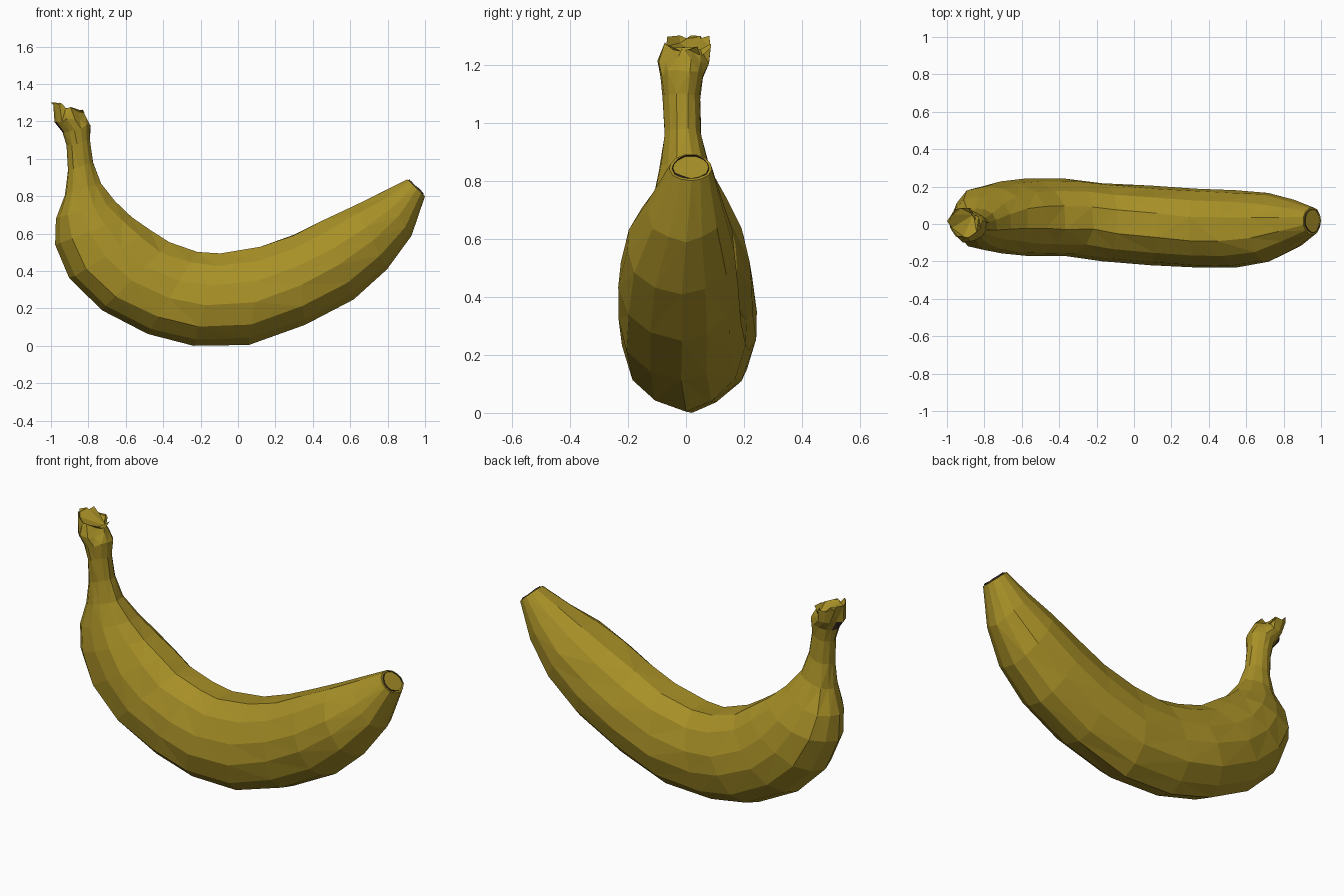
import bpy, bmesh, random
from mathutils import Vector

if "Cube" in bpy.data.objects:
    bpy.data.objects.remove(bpy.data.objects["Cube"])

random.seed(4)

def material(name, rgb):
    m = bpy.data.materials.new(name)
    m.diffuse_color = (*rgb, 1)
    m.use_nodes = True
    m.node_tree.nodes["Principled BSDF"].inputs["Base Color"].default_value = m.diffuse_color
    return m

yellow = material("banana yellow", (0.385, 0.275, 0.02))
brown = material("dark brown", (0.055, 0.033, 0.025))

# Half cross-section: (sideways share, share of the way from inner to outer curve)
HALF = [(0.30, 0.0), (0.70, 0.13), (0.95, 0.35), (1.0, 0.56), (0.85, 0.79), (0.46, 0.94)]
SECTION = HALF + [(0.04, 1.0)] + [(-s, t) for s, t in reversed(HALF)]

def ring(bm, station, jitter=0.0):
    xi, zi, xo, zo, half, cy = station
    a, b = Vector((xi, cy, zi)), Vector((xo, cy, zo))
    out = []
    for s, t in SECTION:
        p = a.lerp(b, t) + Vector((0, s * half, 0))
        p += Vector([random.uniform(-jitter, jitter) for _ in range(3)])
        out.append(bm.verts.new(p))
    return out

def loft(bm, stations, jitters):
    rings = [ring(bm, s, j) for s, j in zip(stations, jitters)]
    n = len(SECTION)
    for r, q in zip(rings, rings[1:]):
        for i in range(n):
            k = (i + 1) % n
            bm.faces.new((r[i], r[k], q[k], q[i]))
    return bm.faces.new(rings[0]), bm.faces.new(rings[-1])

def finish(bm, name, mats):
    bmesh.ops.triangulate(bm, faces=bm.faces[:])
    bmesh.ops.recalc_face_normals(bm, faces=bm.faces[:])
    me = bpy.data.meshes.new(name)
    bm.to_mesh(me)
    bm.free()
    for m in mats:
        me.materials.append(m)
    ob = bpy.data.objects.new(name, me)
    bpy.context.collection.objects.link(ob)
    return ob

# Peel stations: inner x, z, outer x, z, half width, y centre
body = [
    (-0.79, 1.18, -0.935, 1.14, 0.072, -0.012),
    (-0.792, 1.10, -0.915, 1.07, 0.064, -0.015),
    (-0.775, 0.98, -0.91, 0.94, 0.063, -0.012),
    (-0.735, 0.87, -0.925, 0.81, 0.085, -0.004),
    (-0.66, 0.77, -0.975, 0.68, 0.132, 0.015),
    (-0.57, 0.69, -0.975, 0.54, 0.172, 0.03),
    (-0.47, 0.615, -0.90, 0.36, 0.195, 0.035),
    (-0.37, 0.55, -0.73, 0.19, 0.205, 0.036),
    (-0.22, 0.50, -0.48, 0.06, 0.206, 0.032),
    (-0.09, 0.49, -0.24, 0.004, 0.208, 0.012),
    (0.12, 0.525, 0.06, 0.008, 0.210, -0.008),
    (0.30, 0.59, 0.36, 0.108, 0.210, -0.024),
    (0.45, 0.665, 0.62, 0.25, 0.206, -0.026),
    (0.62, 0.75, 0.80, 0.41, 0.185, -0.02),
    (0.77, 0.82, 0.93, 0.59, 0.13, -0.004),
    (0.905, 0.89, 1.0, 0.80, 0.073, 0.016),
]
# Torn crown at the stem end
crown = [
    (-0.84, 1.25, -0.995, 1.295, 0.075, 0.008),
    (-0.82, 1.22, -0.975, 1.20, 0.085, -0.008),
]
bm = bmesh.new()
jit = [0.012, 0.010, 0.004, 0.002, 0.002] + [0.004] * 12 + [0.0]
top, end = loft(bm, crown + body, jit)
bmesh.ops.inset_region(bm, faces=[top], thickness=0.025, depth=0.0)
for v in top.verts:
    v.co += Vector((0.01, 0, random.uniform(-0.035, 0.01)))
# Ragged corner peaks of the crown
for v, target in ((6, (-1.0, 0.015, 1.30)), (4, (-0.955, 0.08, 1.30)), (0, (-0.83, 0.04, 1.262))):
    bm.verts.ensure_lookup_table()
    bm.verts[v].co = target
bm.normal_update()
# Dark bruise below the crown, on its outer side
for f in bm.faces:
    c = f.calc_center_median()
    if c.x < -0.935 and 1.14 < c.z < 1.2 and abs(c.y) < 0.05:
        f.material_index = 1
finish(bm, "peel", [yellow, brown])

# Dried blossom tip: thin dark plug over the far end
bm = bmesh.new()
tip = [(0.902, 0.88, 0.99, 0.797, 0.066, 0.016),
       (0.916, 0.886, 0.996, 0.81, 0.062, 0.016)]
_, face = loft(bm, tip, [0.0, 0.003])
bmesh.ops.inset_region(bm, faces=[face], thickness=0.02, depth=0.0)
for v in face.verts:
    v.co += Vector((-0.006, 0, -0.006))
finish(bm, "blossom_tip", [brown])
